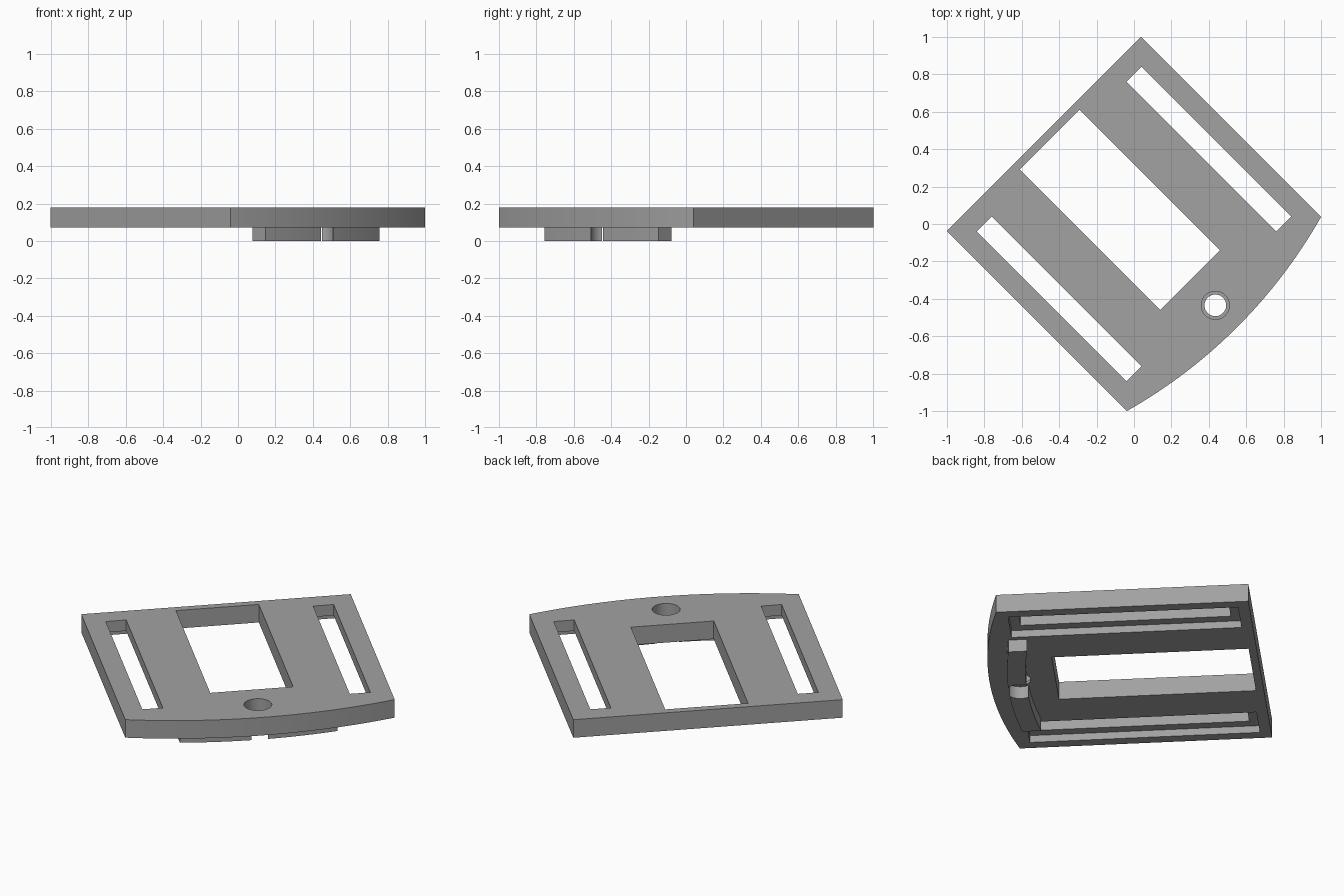
import bpy, bmesh, math
from mathutils import Matrix

if "Cube" in bpy.data.objects:
    bpy.data.objects.remove(bpy.data.objects["Cube"])

TURN = Matrix.Rotation(math.radians(-45), 4, 'Z')   # whole part sits diagonally
Z0, Z1, Z2 = 0.0, 0.073, 0.18                       # rib foot, plate underside, plate top
ARC_C, ARC_R = -1.97, 2.75                          # centre and radius of the bowed edge

grey = bpy.data.materials.new("grey")
grey.diffuse_color = (0.36, 0.36, 0.36, 1)
grey.use_nodes = True
grey.node_tree.nodes["Principled BSDF"].inputs["Base Color"].default_value = grey.diffuse_color


def prism(name, outline, z_low, z_high):
    """Extrude a flat outline between two heights."""
    bm = bmesh.new()
    face = bm.faces.new([bm.verts.new((x, y, z_low)) for x, y in outline])
    up = bmesh.ops.extrude_face_region(bm, geom=[face])["geom"]
    bmesh.ops.translate(bm, vec=(0, 0, z_high - z_low),
                        verts=[g for g in up if isinstance(g, bmesh.types.BMVert)])
    bmesh.ops.recalc_face_normals(bm, faces=bm.faces[:])
    mesh = bpy.data.meshes.new(name)
    bm.to_mesh(mesh)
    bm.free()
    ob = bpy.data.objects.new(name, mesh)
    ob.matrix_world = TURN
    mesh.materials.append(grey)
    bpy.context.collection.objects.link(ob)
    return ob


def rect(x0, x1, y0, y1):
    return [(x0, y0), (x1, y0), (x1, y1), (x0, y1)]


def circle(x, r, n=48):
    return [(x + r * math.cos(2 * math.pi * i / n), r * math.sin(2 * math.pi * i / n))
            for i in range(n)]


def arc(r, half, n=32):
    """Points on the bow, from -half to +half across the width."""
    ys = [half * (2 * i / n - 1) for i in range(n + 1)]
    return [(ARC_C + math.sqrt(r * r - y * y), y) for y in ys]


def cut(target, cutters):
    for c in cutters:
        c.hide_render = True
        mod = target.modifiers.new("cut", 'BOOLEAN')
        mod.operation, mod.solver, mod.object = 'DIFFERENCE', 'EXACT', c
    bpy.context.view_layer.update()
    graph = bpy.context.evaluated_depsgraph_get()
    mesh = bpy.data.meshes.new_from_object(target.evaluated_get(graph))
    target.modifiers.clear()
    target.data = mesh
    for c in cutters:
        bpy.data.objects.remove(c)


# Plate with one bowed edge
plate = prism("plate", [(-0.681, 0.735), (-0.681, -0.735)] + arc(ARC_R, 0.735), Z1, Z2)

# Window, strap slots with wider recesses underneath, stepped round hole
cutters = [prism("window_cutter", rect(-0.638, 0.424, -0.226, 0.226), 0, 0.3),
           prism("hole_cutter", circle(0.615, 0.058), 0, 0.3),
           prism("counterbore_cutter", circle(0.615, 0.075), 0.09, 0.3)]
for s in (-1, 1):
    y = s * 0.566
    cutters.append(prism("slot_cutter", rect(-0.567, 0.567, y - 0.056, y + 0.056), 0, 0.3))
    cutters.append(prism("recess_cutter", rect(-0.62, 0.62, y - 0.109, y + 0.109), 0, 0.115))
cut(plate, cutters)

# Curved locating rib underneath, split by the hole
rib = prism("curved_rib", arc(2.645, 0.43) + arc(2.545, 0.43)[::-1], Z0, Z1)
cut(rib, [prism("rib_hole_cutter", circle(0.615, 0.075), -0.1, 0.2)])

for ob in (plate, rib):
    bpy.ops.object.select_all(action='DESELECT')
    ob.select_set(True)
    bpy.context.view_layer.objects.active = ob
    bpy.ops.object.shade_smooth_by_angle(angle=math.radians(30))
